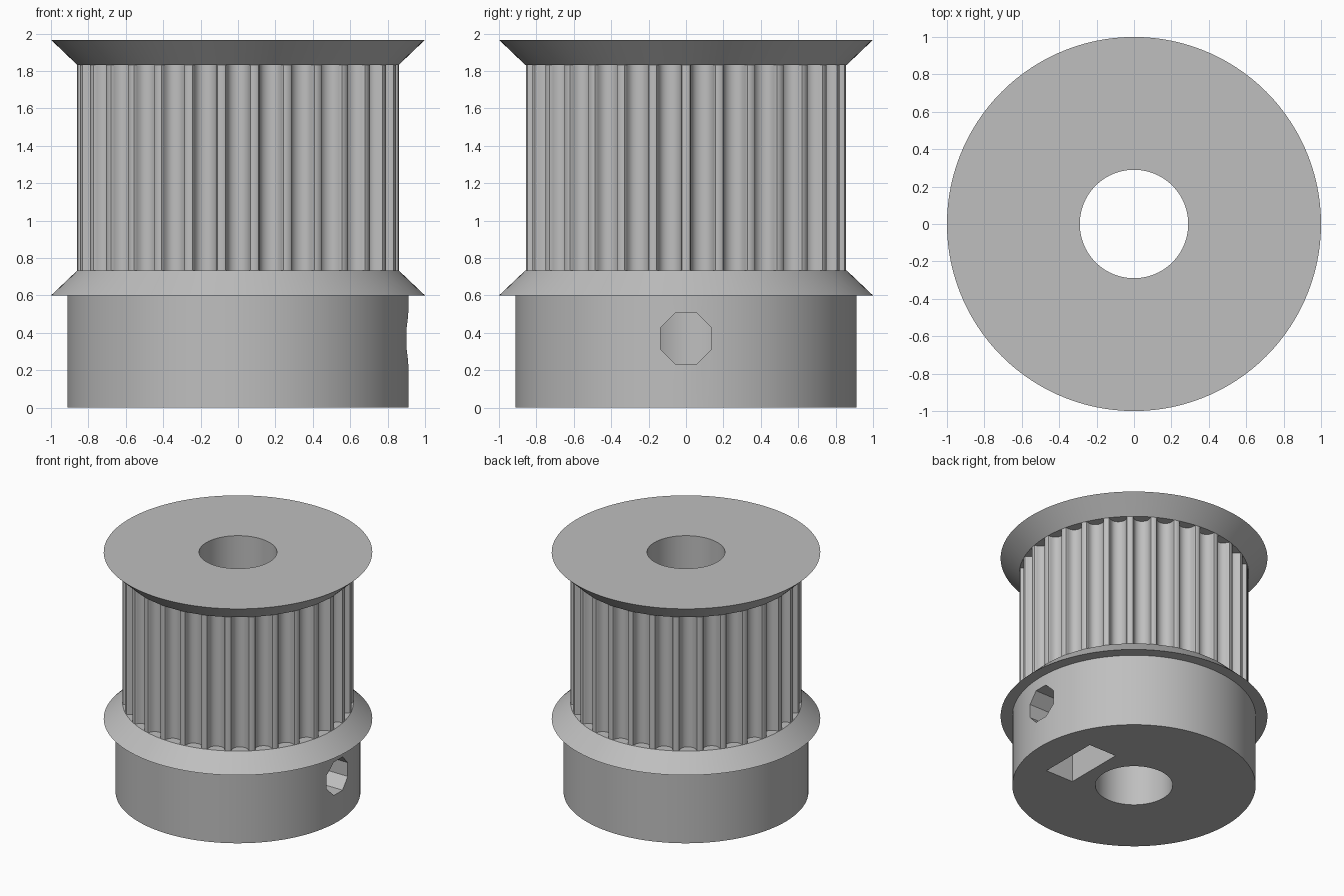
import bpy
import bmesh
from math import cos, sin, pi, sqrt, atan2, hypot, radians
from mathutils import Matrix

cube = bpy.data.objects.get("Cube")
if cube:
    bpy.data.objects.remove(cube, do_unlink=True)

BORE = 0.29
TEETH = 30
TOOTH_R = 0.86
SEGMENTS = 120

grey = bpy.data.materials.new("plain_grey")
grey.use_nodes = True
colour = (0.52, 0.52, 0.52, 1)
grey.diffuse_color = colour
grey.node_tree.nodes["Principled BSDF"].inputs["Base Color"].default_value = colour


def finish(name, bm):
    """Turn a bmesh into a linked object."""
    bmesh.ops.recalc_face_normals(bm, faces=bm.faces[:])
    mesh = bpy.data.meshes.new(name)
    bm.to_mesh(mesh)
    bm.free()
    obj = bpy.data.objects.new(name, mesh)
    bpy.context.collection.objects.link(obj)
    mesh.materials.append(grey)
    return obj


def circle(radius):
    return [(radius, 2 * pi * i / SEGMENTS) for i in range(SEGMENTS)]


def bored_ring(name, low, high, z0, z1):
    """Solid between two polar outlines, with the shaft bore through it."""
    bm = bmesh.new()
    inner = [(BORE, a) for r, a in low]
    rings = [[bm.verts.new((r * cos(a), r * sin(a), z)) for r, a in outline]
             for outline, z in ((low, z0), (high, z1), (inner, z1), (inner, z0))]
    n = len(low)
    for k in range(4):
        a, b = rings[k], rings[(k + 1) % 4]
        for i in range(n):
            j = (i + 1) % n
            bm.faces.new((a[i], a[j], b[j], b[i]))
    return finish(name, bm)


def prism(name, sides, radius, x0, x1, z, turn):
    """Regular prism lying along x."""
    bm = bmesh.new()
    bmesh.ops.create_cone(bm, cap_ends=True, segments=sides, radius1=radius,
                          radius2=radius, depth=x1 - x0)
    place = (Matrix.Translation(((x0 + x1) / 2, 0, z))
             @ Matrix.Rotation(turn, 4, "X") @ Matrix.Rotation(pi / 2, 4, "Y"))
    bmesh.ops.transform(bm, matrix=place, verts=bm.verts[:])
    return finish(name, bm)


def box(name, x0, x1, half_y, z0, z1):
    bm = bmesh.new()
    bmesh.ops.create_cube(bm, size=1)
    place = (Matrix.Translation(((x0 + x1) / 2, 0, (z0 + z1) / 2))
             @ Matrix.Diagonal((x1 - x0, 2 * half_y, z1 - z0, 1)))
    bmesh.ops.transform(bm, matrix=place, verts=bm.verts[:])
    return finish(name, bm)


# Rounded belt groove: half width and depth, from the lip to the floor
groove = [(0.0784, 0), (0.068, 0.0034), (0.0628, 0.0121), (0.0607, 0.022),
          (0.0574, 0.0317), (0.0529, 0.041), (0.0474, 0.05), (0.0376, 0.059),
          (0.0261, 0.0654), (0.0134, 0.0694), (0, 0.0708)]
groove = [(-w, d) for w, d in groove] + [(w, d) for w, d in groove[-2::-1]]
lip = sqrt(TOOTH_R ** 2 - groove[0][0] ** 2)
teeth = [(hypot(w, lip - d), 2 * pi * i / TEETH - pi / 2 + atan2(w, lip - d))
         for i in range(TEETH) for w, d in groove]

# Main parts
hub = bored_ring("hub", circle(0.912), circle(0.912), 0, 0.6)
lower_flange = bored_ring("lower_flange", circle(1), circle(TOOTH_R), 0.6, 0.733)
toothed_band = bored_ring("toothed_band", teeth, teeth, 0.733, 1.833)
upper_flange = bored_ring("upper_flange", circle(TOOTH_R), circle(1), 1.833, 1.967)

# Set screw hole and captive nut slot
SCREW_Z = 0.37
cutters = [
    prism("screw_cutter", 8, 0.148, 0.1, 1.2, SCREW_Z, pi / 8),
    prism("nut_cutter", 6, 0.252 / cos(pi / 6), 0.392, 0.645, SCREW_Z, 0),
    box("slot_cutter", 0.392, 0.645, 0.252, -0.2, SCREW_Z),
]
# Give the nut hexagon a corner at the top
nut = cutters[1].data
top = max(v.co.z for v in nut.vertices) - SCREW_Z
if top < 0.27:
    nut.transform(Matrix.Translation((0, 0, SCREW_Z)) @ Matrix.Rotation(pi / 6, 4, "X")
                  @ Matrix.Translation((0, 0, -SCREW_Z)))

for part in (hub, lower_flange):
    for cutter in cutters:
        if part is lower_flange and cutter is not cutters[1]:
            continue
        mod = part.modifiers.new(cutter.name, "BOOLEAN")
        mod.operation = "DIFFERENCE"
        mod.solver = "EXACT"
        mod.object = cutter
    bpy.context.view_layer.update()
    cut = bpy.data.meshes.new_from_object(
        part.evaluated_get(bpy.context.evaluated_depsgraph_get()))
    part.modifiers.clear()
    part.data = cut
for cutter in cutters:
    bpy.data.objects.remove(cutter, do_unlink=True)

# Smooth round walls, crisp edges
for part in (hub, lower_flange, toothed_band, upper_flange):
    bpy.ops.object.select_all(action="DESELECT")
    part.select_set(True)
    bpy.context.view_layer.objects.active = part
    bpy.ops.object.shade_smooth_by_angle(angle=radians(25))
